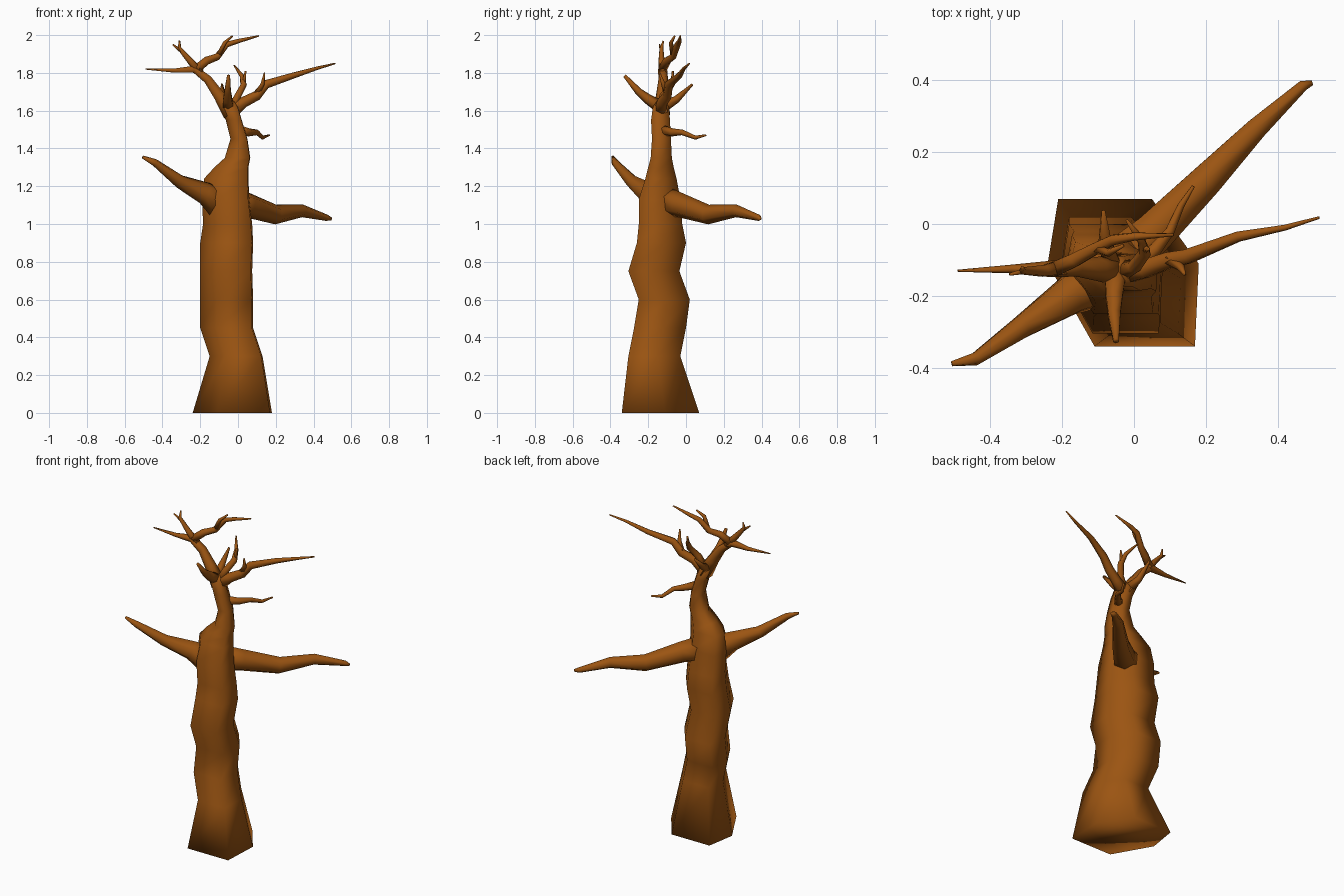
import bpy, bmesh, math
from mathutils import Vector

bark = bpy.data.materials.new("bark")
bark.diffuse_color = (0.33, 0.09, 0.006, 1)


def skin(name, rings):
    """Bridge a list of equal-sized rings into a closed, smooth-shaded tube."""
    bm = bmesh.new()
    loops = [[bm.verts.new(p) for p in r] for r in rings]
    n = len(loops[0])
    for a, b in zip(loops, loops[1:]):
        for i in range(n):
            j = (i + 1) % n
            bm.faces.new((a[i], a[j], b[j], b[i]))
    bm.faces.new(loops[0][::-1])
    bm.faces.new(loops[-1])
    bmesh.ops.recalc_face_normals(bm, faces=bm.faces)
    for f in bm.faces:
        f.smooth = True
    me = bpy.data.meshes.new(name)
    bm.to_mesh(me)
    bm.free()
    me.materials.append(bark)
    ob = bpy.data.objects.new(name, me)
    bpy.context.collection.objects.link(ob)
    return ob


def branch(name, path, sides=6):
    """Tapered tube through (x, y, z, radius) points."""
    pts = [Vector(p[:3]) for p in path]
    rings, ref = [], None
    for k, p in enumerate(pts):
        t = (pts[min(k + 1, len(pts) - 1)] - pts[max(k - 1, 0)]).normalized()
        if ref is None:
            ref = Vector((0, 0, 1)) if abs(t.z) < 0.8 else Vector((0, 1, 0))
        u = (ref - t * ref.dot(t)).normalized()
        v = t.cross(u)
        ref = u
        r = path[k][3]
        rings.append([p + r * (math.cos(a) * u + math.sin(a) * v)
                      for a in (2 * math.pi * i / sides for i in range(sides))])
    return skin(name, rings)


# Trunk: irregular hexagon fitted to x and y extents at each height
hexagon = [(-.86, 1), (-1, .12), (-.38, -1), (.95, -1), (1, .12), (.38, 1)]
trunk = [  # z, x min, x max, y min, y max
    (0, -.24, .18, -.34, .07), (.3, -.15, .13, -.305, -.03),
    (.45, -.2, .08, -.275, 0), (.6, -.2, .08, -.25, .02),
    (.75, -.2, .075, -.305, -.035), (.9, -.2, .08, -.26, 0),
    (1.0, -.185, .075, -.25, -.02), (1.13, -.19, .06, -.25, -.03),
    (1.24, -.18, .055, -.215, -.05), (1.3, -.125, .055, -.2, -.065),
    (1.35, -.07, .065, -.187, -.075), (1.45, -.04, .05, -.18, -.08),
    (1.55, -.065, .02, -.185, -.085), (1.62, -.1, 0, -.175, -.09),
    (1.65, -.07, -.02, -.155, -.11)]
skin("trunk", [[((a + b) / 2 + (b - a) / 2 * hx, (c + d) / 2 + (d - c) / 2 * hy, z)
                for hx, hy in hexagon] for z, a, b, c, d in trunk])

# Two heavy arms
branch("right_arm", [(-.04, -.11, 1.12, .08), (.05, -.03, 1.1, .066), (.2, .12, 1.05, .052),
                     (.34, .265, 1.07, .034), (.47, .385, 1.033, .017), (.495, .392, 1.027, .008)])
branch("left_arm", [(-.06, -.13, 1.08, .1), (-.18, -.2, 1.165, .06), (-.31, -.285, 1.225, .036),
                    (-.44, -.375, 1.325, .02), (-.505, -.388, 1.355, .008)])

# Small shoot below the crown
branch("lower_shoot", [(.01, -.12, 1.495, .028), (.06, -.07, 1.485, .021), (.1, -.02, 1.485, .015),
                       (.13, .05, 1.457, .011), (.165, .105, 1.47, .005)])

# Right crown branch and its spur
branch("right_crown_branch", [(-.04, -.135, 1.59, .04), (.03, -.125, 1.645, .029),
                              (.1, -.1, 1.68, .026), (.15, -.09, 1.74, .023),
                              (.29, -.035, 1.785, .016), (.42, -.01, 1.825, .009),
                              (.515, .018, 1.85, .004)])
branch("right_crown_spur", [(.1, -.1, 1.69, .018), (.13, -.12, 1.74, .012), (.14, -.14, 1.8, .004)])

# Left crown branch, fork and top branch
branch("left_crown_branch", [(-.04, -.13, 1.58, .045), (-.1, -.125, 1.68, .034),
                             (-.16, -.12, 1.765, .026), (-.23, -.125, 1.82, .023),
                             (-.34, -.125, 1.812, .012), (-.49, -.13, 1.82, .003)])
branch("left_fork", [(-.2, -.12, 1.8, .024), (-.25, -.13, 1.86, .018), (-.31, -.13, 1.93, .011),
                     (-.31, -.12, 1.97, .004)])
branch("left_fork_tip", [(-.3, -.13, 1.915, .01), (-.345, -.14, 1.95, .004)])
branch("top_branch", [(-.22, -.125, 1.82, .024), (-.165, -.1, 1.865, .022), (-.11, -.07, 1.885, .019),
                      (-.06, -.045, 1.95, .016), (0, -.035, 1.968, .012), (.11, -.03, 1.996, .004)])
branch("top_branch_spur", [(-.1, -.07, 1.9, .014), (-.07, -.08, 1.96, .011), (-.03, -.06, 1.995, .005)])

# Shoots in the middle of the crown
branch("front_shoot", [(-.05, -.12, 1.61, .036), (-.055, -.2, 1.66, .027), (-.055, -.25, 1.7, .02),
                       (-.05, -.325, 1.785, .009)])
branch("back_shoot", [(-.06, -.12, 1.62, .03), (-.08, -.05, 1.66, .02), (-.085, .035, 1.74, .006)])
branch("middle_shoot", [(-.03, -.13, 1.61, .03), (.0, -.12, 1.68, .02), (.03, -.08, 1.735, .018),
                        (.02, -.045, 1.785, .012), (-.02, .01, 1.84, .004)])
branch("middle_shoot_tip", [(.03, -.07, 1.74, .013), (.04, -.07, 1.81, .005)])
